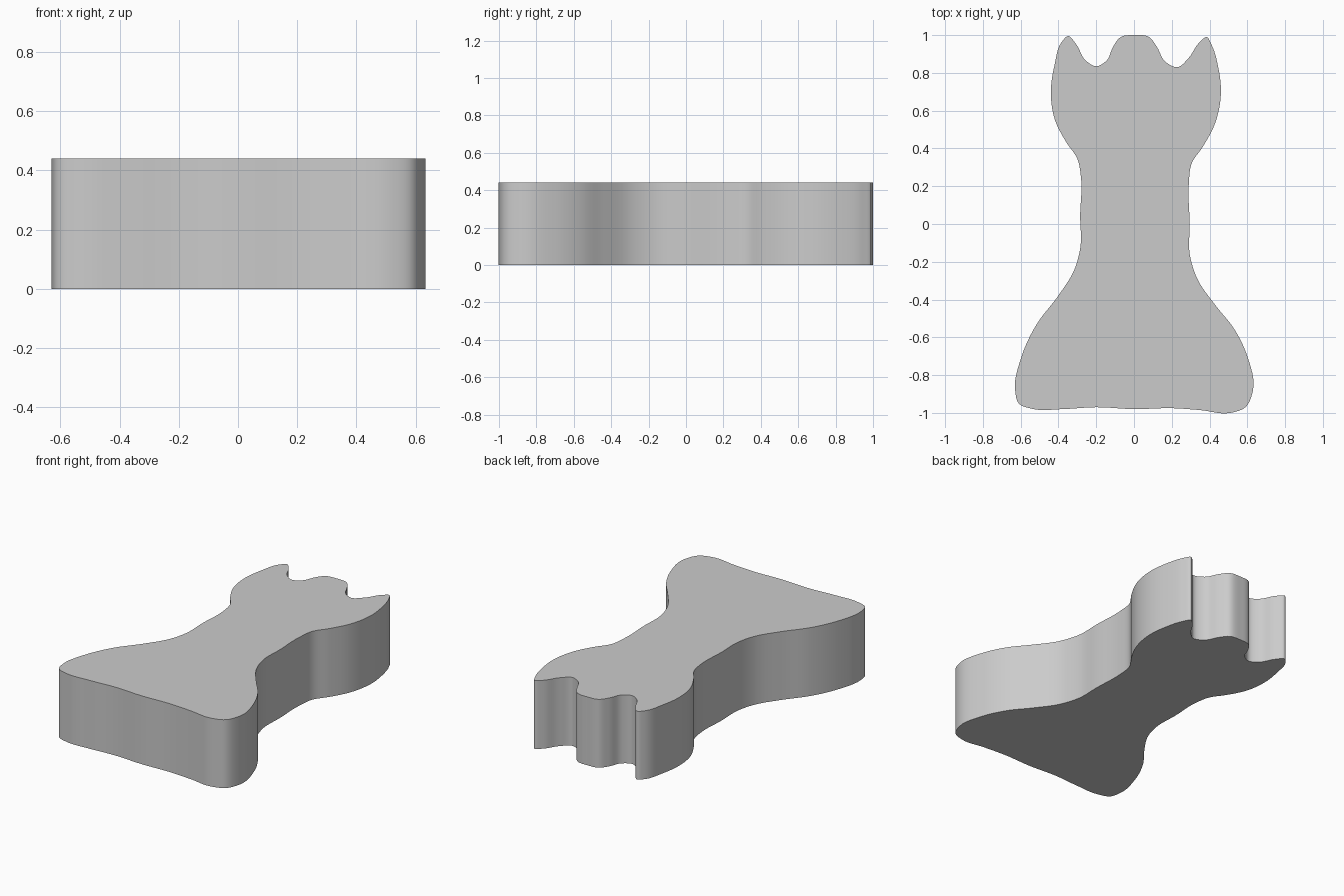
import bpy
import bmesh
import math
from mathutils import Vector

HEIGHT = 0.44
STEPS = 6  # curve segments between neighbouring outline points

if "Cube" in bpy.data.objects:
    bpy.data.objects.remove(bpy.data.objects["Cube"], do_unlink=True)

# Outline sections, running counter-clockwise from the middle of the foot
foot_left = [(0, -.98), (.2, -.975), (.35, -.985), (.51, -1), (.59, -.97),
             (.63, -.88), (.6, -.7), (.53, -.555), (.435, -.435)]
stem_left = [(.335, -.29), (.295, -.16), (.295, 0), (.29, .21), (.305, .32)]
crown_left = [(.365, .41), (.43, .535), (.46, .69), (.445, .835), (.41, .95),
              (.385, .99), (.345, .96), (.29, .88), (.23, .83)]
crown_middle = [(.165, .86), (.12, .94), (.08, .99), (0, 1), (-.07, .99),
                (-.11, .94), (-.145, .865)]
crown_right = [(-.2, .835), (-.26, .87), (-.305, .95), (-.35, .995),
               (-.385, .96), (-.42, .845), (-.44, .7), (-.42, .555), (-.36, .435)]
stem_right = [(-.3, .345), (-.28, .24), (-.285, .05), (-.285, -.13), (-.315, -.24)]
foot_right = [(-.405, -.385), (-.515, -.53), (-.6, -.715), (-.63, -.87),
              (-.61, -.95), (-.53, -.98), (-.38, -.98), (-.2, -.97)]


def smooth_loop(points, steps):
    """Closed smooth curve through the points, evened out by spacing."""
    pts = [Vector(p) for p in points]
    count = len(pts)
    tangents = []
    for i, here in enumerate(pts):
        before = here - pts[i - 1]
        after = pts[(i + 1) % count] - here
        a, b = before.length, after.length
        tangents.append((before / a * b + after / b * a) / (a + b))
    loop = []
    for i, start in enumerate(pts):
        j = (i + 1) % count
        end = pts[j]
        span = (end - start).length
        for k in range(steps):
            t = k / steps
            ease = t * t * (3 - 2 * t)
            loop.append(start.lerp(end, ease)
                        + tangents[i] * span * t * (1 - t) ** 2
                        - tangents[j] * span * t * t * (1 - t))
    return loop


def extrude_outline(name, outline, height, material):
    """Solid slab with the given outline, standing on the ground."""
    bm = bmesh.new()
    base = bm.faces.new([bm.verts.new((p.x, p.y, 0)) for p in outline])
    result = bmesh.ops.extrude_face_region(bm, geom=[base], use_keep_orig=True)
    top = [v for v in result["geom"] if isinstance(v, bmesh.types.BMVert)]
    bmesh.ops.translate(bm, verts=top, vec=(0, 0, height))
    bmesh.ops.recalc_face_normals(bm, faces=bm.faces)
    mesh = bpy.data.meshes.new(name)
    bm.to_mesh(mesh)
    bm.free()
    mesh.materials.append(material)
    obj = bpy.data.objects.new(name, mesh)
    bpy.context.collection.objects.link(obj)
    return obj


# Single plain grey
grey = bpy.data.materials.new("plain_grey")
grey.use_nodes = True
colour = (0.6, 0.6, 0.6, 1)
grey.diffuse_color = colour
grey.node_tree.nodes["Principled BSDF"].inputs["Base Color"].default_value = colour

# Flat chess rook slab
outline = smooth_loop(foot_left + stem_left + crown_left + crown_middle
                      + crown_right + stem_right + foot_right, STEPS)
rook = extrude_outline("rook_slab", outline, HEIGHT, grey)

# Smooth side wall, sharp rims
bpy.ops.object.select_all(action="DESELECT")
rook.select_set(True)
bpy.context.view_layer.objects.active = rook
bpy.ops.object.shade_smooth_by_angle(angle=math.radians(40))
